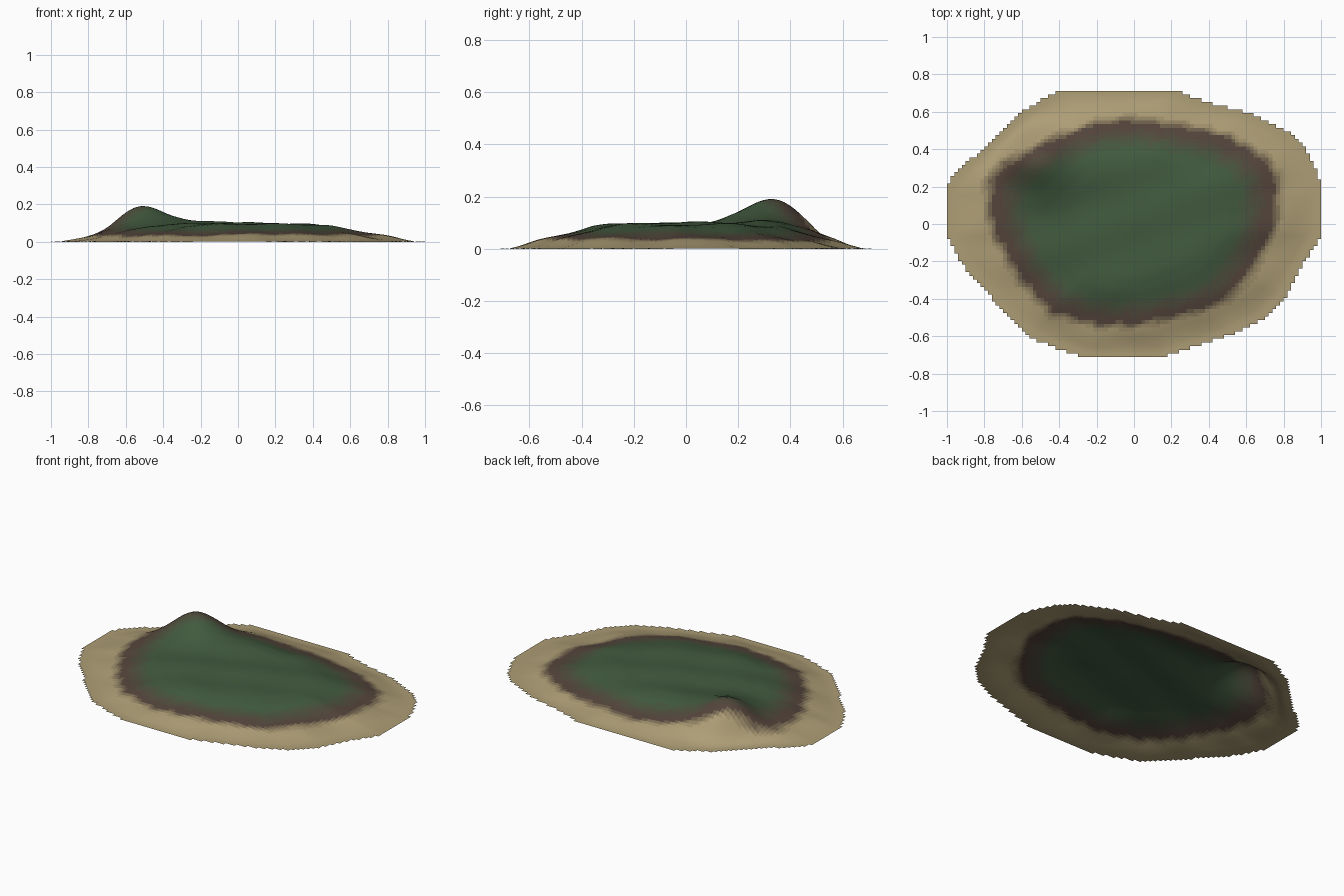
import bpy, bmesh, math

if "Cube" in bpy.data.objects:
    bpy.data.objects.remove(bpy.data.objects["Cube"])

# Shoreline and inner edge of the beach, as plan-view polygons
SHORE = [(1, .2), (.96, .32), (.9, .43), (.8, .51), (.6, .6), (.4, .65), (.2, .72), (-.39, .72),
         (-.6, .6), (-.75, .45), (-.95, .28), (-1.01, .2), (-1.01, -.05), (-.93, -.2), (-.82, -.33),
         (-.57, -.6), (-.4, -.67), (-.23, -.72), (.14, -.72), (.25, -.68), (.5, -.6), (.7, -.5),
         (.82, -.38), (.9, -.22), (1.01, -.05), (1.01, .2)]
BEACH = [(.78, .1), (.77, .28), (.7, .37), (.5, .48), (.3, .53), (0, .57), (-.2, .55), (-.4, .48),
         (-.55, .41), (-.7, .33), (-.78, .24), (-.79, .1), (-.76, -.05), (-.62, -.3), (-.45, -.48),
         (-.2, -.55), (0, -.55), (.25, -.5), (.5, -.42), (.65, -.25), (.75, -.05)]
# Height of the land against the fraction of the way to the shore
SLOPE = [(0, .1), (.2, .097), (.4, .092), (.5, .083), (.6, .064), (.7, .045), (.8, .027),
         (.88, .011), (.94, .001), (1, 0), (9, 0)]


def ratio(poly, x, y):
    """Distance from the centre as a fraction of the polygon's edge."""
    for (ax, ay), (bx, by) in zip(poly, poly[1:] + poly[:1]):
        d = ax * by - ay * bx
        if abs(d) < 1e-9:
            continue
        u, v = (x * by - y * bx) / d, (ax * y - ay * x) / d
        if u >= -1e-9 and v >= -1e-9:
            return u + v
    return 0


def lerp_table(table, t):
    for (a, p), (b, q) in zip(table, table[1:]):
        if t <= b:
            return p + (q - p) * (t - a) / (b - a)
    return 0


def smooth(a, b, t):
    t = min(1, max(0, (t - a) / (b - a)))
    return t * t * (3 - 2 * t)


def height(x, y):
    t = ratio(SHORE, x, y)
    z = lerp_table(SLOPE, t)
    fade = 1 - smooth(.78, .97, t)
    # hill with a ridge trailing off to the right
    dx, dy = x + .53, y - .33
    hill = .105 * math.exp(-(dx / .17) ** 2 - (dy / .16) ** 2)
    sx = .2 if dx < 0 else .4
    hill += .043 * math.exp(-(dx / sx) ** 2 - ((y - .35) / .17) ** 2)
    # gentle diagonal ripples
    bump = .003 * math.sin(17 * x + 9 * y) + .003 * math.sin(21 * y - 8 * x + 1)
    return max(0, z + (hill + bump) * fade)


# Soil colours, blended in bands from sand through earth to grass
SAND, EARTH, GRASS = (.42, .34, .18), (.09, .06, .045), (.055, .105, .05)


def mix(a, b, f):
    return tuple(p + (q - p) * f for p, q in zip(a, b)) + (1,)


BANDS = 5
colours = [mix(SAND, EARTH, i / BANDS) for i in range(BANDS)]
colours += [mix(EARTH, GRASS, i / BANDS) for i in range(BANDS + 1)]


def band(x, y):
    s = ratio(BEACH, x, y) + .012 * math.sin(40 * x - 33 * y)
    if s > .94:
        return round((1 - smooth(.94, 1.05, s)) * BANDS)
    return BANDS + round((1 - smooth(.68, .94, s)) * BANDS)


# Terrain: an open grid trimmed to the shoreline
N, M = 100, 72
STEP = 1 / N
STEP_X, STEP_Y = 2 / N, 1.424 / M
bm = bmesh.new()
verts = {}


def vert(i, j):
    if (i, j) not in verts:
        x, y = -1 + i * STEP_X, -.712 + j * STEP_Y
        verts[i, j] = bm.verts.new((x, y, height(x, y)))
    return verts[i, j]


for i in range(N):
    for j in range(M):
        cx, cy = -1 + (i + .5) * STEP_X, -.712 + (j + .5) * STEP_Y
        if ratio(SHORE, cx, cy) <= 1:
            f = bm.faces.new([vert(i, j), vert(i + 1, j), vert(i + 1, j + 1), vert(i, j + 1)])
            f.smooth = True
            f.material_index = band(cx, cy)

mesh = bpy.data.meshes.new("island_terrain")
bm.to_mesh(mesh)
bm.free()
for k, c in enumerate(colours):
    mat = bpy.data.materials.new(f"soil_{k}")
    mat.diffuse_color = c
    mat.use_nodes = True
    mat.node_tree.nodes["Principled BSDF"].inputs["Base Color"].default_value = mat.diffuse_color
    mesh.materials.append(mat)
island = bpy.data.objects.new("island_terrain", mesh)
bpy.context.collection.objects.link(island)
